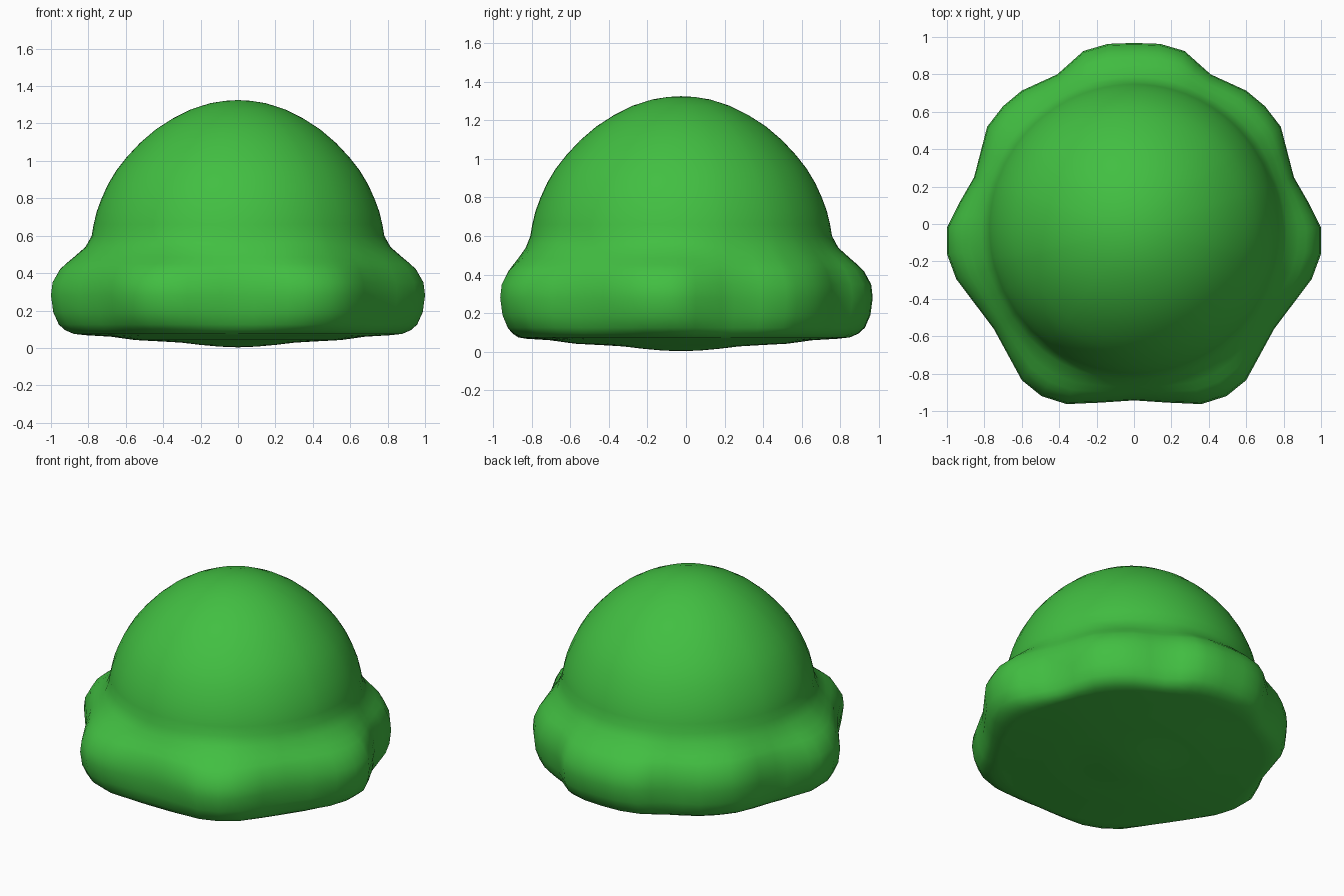
import bpy, bmesh, math

if "Cube" in bpy.data.objects:
    bpy.data.objects.remove(bpy.data.objects["Cube"])

CY = -0.025      # centre of the dome in y
NECK = 0.79      # radius where dome meets skirt

# right half of the lobed skirt outline, back to front
half = [(0, .968), (.14, .963), (.27, .925), (.41, .80), (.60, .713), (.70, .63),
        (.785, .52), (.855, .25), (.93, .12), (1, -.02), (1, -.16), (.95, -.295),
        (.75, -.56), (.60, -.835), (.495, -.92), (.36, -.963), (.18, -.955), (0, -.943)]
full = half + [(-x, y) for x, y in reversed(half[1:-1])]
outline = []
for i, (x, y) in enumerate(full):
    nx, ny = full[(i + 1) % len(full)]
    outline += [(x, y), ((x + nx) / 2, (y + ny) / 2)]

bm = bmesh.new()


def ring(radius, z, lobe=0.0):
    """Circle of given radius, blended towards the lobed outline."""
    verts = []
    for x, y in outline:
        a = math.atan2(y - CY, x)
        cx, cy = radius * math.cos(a), CY + radius * math.sin(a)
        verts.append(bm.verts.new((cx + (x - cx) * lobe, cy + (y - cy) * lobe, z)))
    return verts


# slightly bulged underside
rings = [ring(r, z) for r, z in [(.1, .007), (.2, .016), (.3, .028), (.4, .034),
                                 (.55, .042), (.68, .06)]]
# lobed skirt
for z, w in [(.068, .12), (.075, .42), (.095, .64), (.125, .80), (.19, .94), (.28, 1),
             (.35, .96), (.42, .77), (.45, .62), (.485, .42), (.54, .12)]:
    rings.append(ring(NECK, z, w))
# dome
for r, z in [(.782, .60), (.772, .66), (.755, .73), (.729, .80), (.695, .875), (.65, .95),
             (.595, 1.02), (.525, 1.095), (.44, 1.168), (.35, 1.226), (.25, 1.276),
             (.15, 1.308), (.07, 1.321)]:
    rings.append(ring(r, z))

n = len(outline)
for lo, hi in zip(rings, rings[1:]):
    for i in range(n):
        j = (i + 1) % n
        bm.faces.new((lo[i], lo[j], hi[j], hi[i]))
for end, z in ((rings[0], .003), (rings[-1], 1.325)):
    tip = bm.verts.new((0, CY, z))
    for i in range(n):
        bm.faces.new((end[i], end[(i + 1) % n], tip))
bmesh.ops.recalc_face_normals(bm, faces=bm.faces)
for f in bm.faces:
    f.smooth = True

mesh = bpy.data.meshes.new("domed_body")
bm.to_mesh(mesh)
bm.free()
green = bpy.data.materials.new("leaf green")
green.diffuse_color = (.054, .52, .054, 1)
green.use_nodes = True
green.node_tree.nodes["Principled BSDF"].inputs["Base Color"].default_value = green.diffuse_color
mesh.materials.append(green)
body = bpy.data.objects.new("domed_body", mesh)
bpy.context.collection.objects.link(body)
